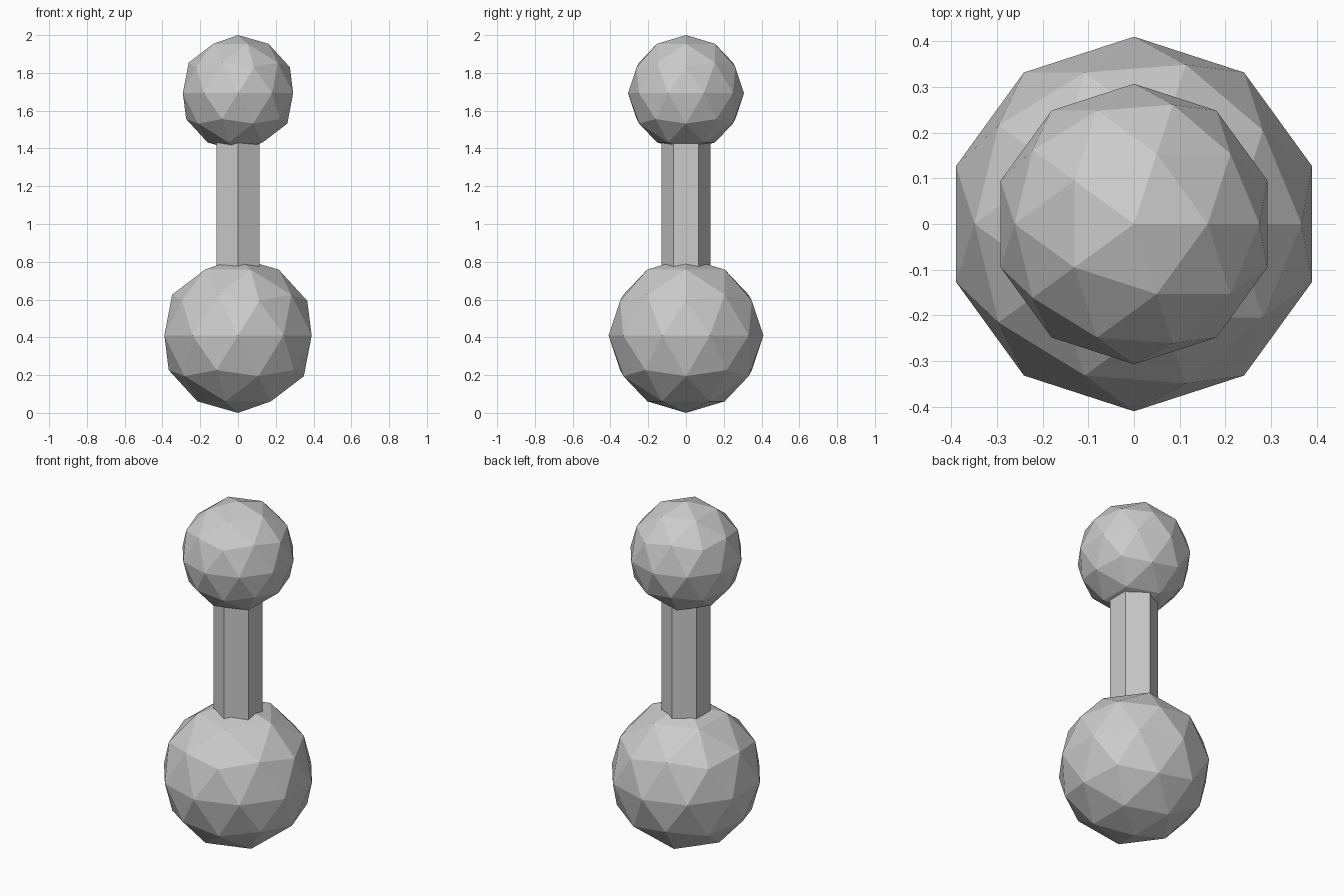
import bpy
import math

old = bpy.data.objects.get("Cube")
if old:
    bpy.data.objects.remove(old, do_unlink=True)

# Single flat grey
grey = bpy.data.materials.new("plain_grey")
grey.use_nodes = True
color = (0.6, 0.6, 0.6, 1.0)
grey.diffuse_color = color
grey.node_tree.nodes["Principled BSDF"].inputs["Base Color"].default_value = color


def finish(name):
    obj = bpy.context.object
    obj.name = name
    obj.data.materials.append(grey)
    bpy.ops.object.shade_flat()
    return obj


def ball(name, radius, z):
    bpy.ops.mesh.primitive_ico_sphere_add(subdivisions=2, radius=radius, location=(0, 0, z))
    return finish(name)


BASE_RADIUS = 0.41
TOP_RADIUS = 0.307
TOP_Z = 2.0 - TOP_RADIUS

# Faceted balls at each end
ball("lower_ball", BASE_RADIUS, BASE_RADIUS)
ball("upper_ball", TOP_RADIUS, TOP_Z)

# Six-sided shaft with an edge facing the front, sunk into both balls
bottom, top = 0.65, 1.55
bpy.ops.mesh.primitive_cylinder_add(vertices=6, radius=0.13, depth=top - bottom,
                                    location=(0, 0, (bottom + top) / 2))
finish("shaft")
